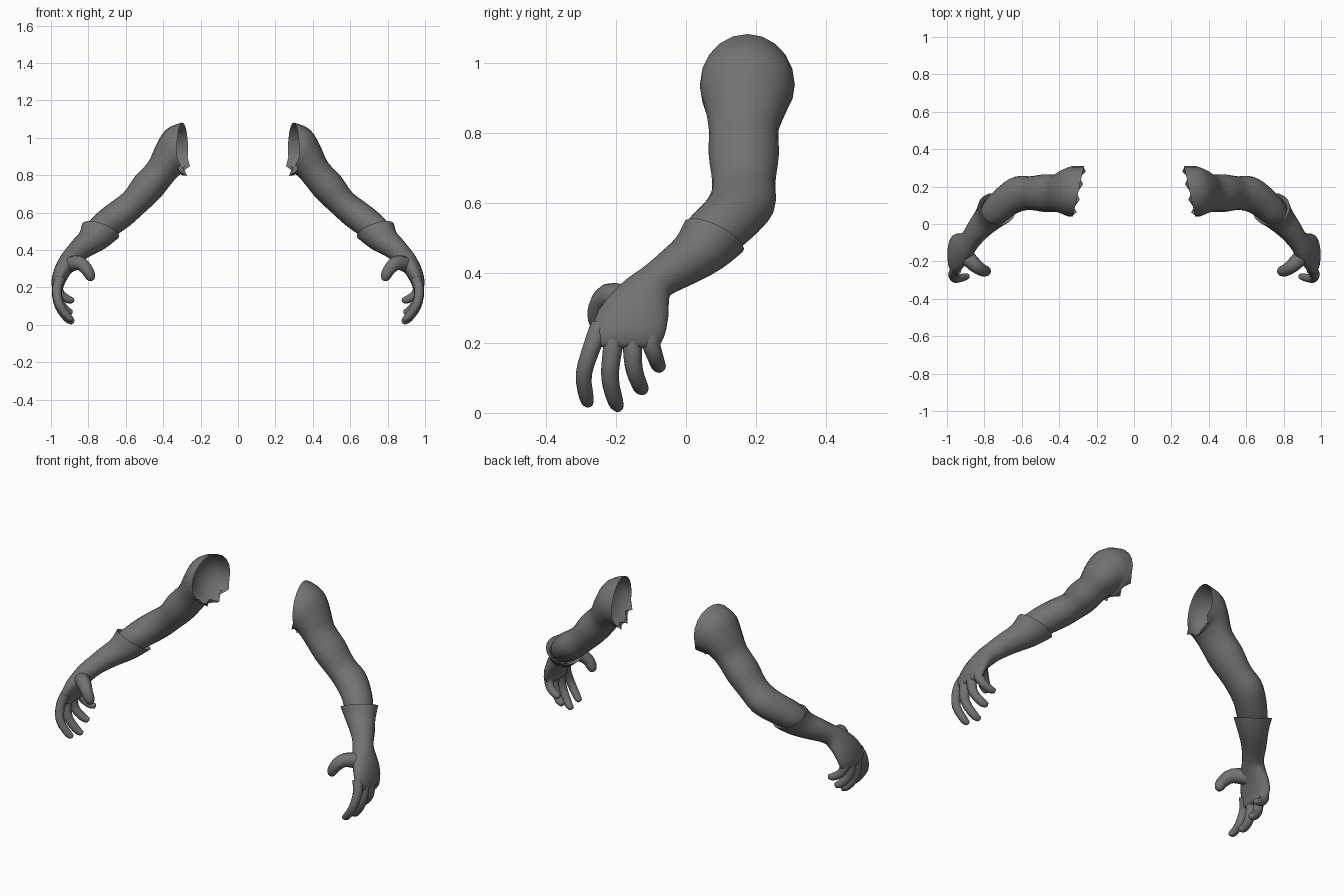
import bpy, bmesh, math
from mathutils import Vector

SIDES = 20
grey = bpy.data.materials.new("dark_grey")
grey.diffuse_color = (0.17, 0.17, 0.17, 1)


def spline(rows, steps):
    """Smoothly interpolate rows of numbers (Catmull-Rom)."""
    out = []
    for i in range(len(rows) - 1):
        p = [rows[max(0, min(len(rows) - 1, i + k))] for k in (-1, 0, 1, 2)]
        for s in range(steps):
            t = s / steps
            out.append([0.5 * (2 * b + (c - a) * t + (2 * a - 5 * b + 4 * c - d) * t * t
                               + (3 * b - a - 3 * c + d) * t ** 3)
                        for a, b, c, d in zip(*p)])
    out.append(list(rows[-1]))
    return out


def loft(name, rows, steps=3, cap=False, torn=False, sides=SIDES):
    """Skin oval rings: centre xyz, normal xyz, radius along y, radius across."""
    bm = bmesh.new()
    rings = []
    for k, r in enumerate(spline(rows, steps)):
        c, n = Vector(r[:3]), Vector(r[3:6]).normalized()
        v = Vector((0, 1, 0))
        v = (v - n * v.dot(n)).normalized()
        w = n.cross(v)
        ring = []
        for i in range(sides):
            a = 2 * math.pi * i / sides
            p = c + v * (r[6] * math.cos(a)) + w * (r[7] * math.sin(a))
            if torn and k == 0 and math.sin(a) < -0.45:
                # ragged lower hem
                p += n * (0.014 if i % 2 else -0.016)
                p.z += 0.02 if i % 2 else -0.008
            ring.append(bm.verts.new(p))
        rings.append(ring)
    for a, b in zip(rings, rings[1:]):
        for i in range(sides):
            j = (i + 1) % sides
            bm.faces.new((a[i], a[j], b[j], b[i]))
    if cap:
        tip = bm.verts.new(c + n * (0.4 * min(r[6], r[7])))
        for i in range(sides):
            bm.faces.new((rings[-1][i], rings[-1][(i + 1) % sides], tip))
    bmesh.ops.recalc_face_normals(bm, faces=bm.faces[:])
    for f in bm.faces:
        f.smooth = True
    me = bpy.data.meshes.new(name)
    bm.to_mesh(me)
    bm.free()
    me.materials.append(grey)
    ob = bpy.data.objects.new(name, me)
    bpy.context.collection.objects.link(ob)
    mod = ob.modifiers.new("Mirror", 'MIRROR')
    mod.use_mirror_merge = False
    return ob


def finger(name, pts, r0, r1):
    """Tapered, round-tipped tube through the points."""
    pts = [Vector(p) for p in pts]
    rows = []
    last = len(pts) - 1
    for i, p in enumerate(pts):
        n = (pts[min(i + 1, last)] - pts[max(i - 1, 0)]).normalized()
        r = r0 + (r1 - r0) * i / last
        if i == last:
            r *= 0.75
        rows.append([*p, *n, r, r])
    loft(name, rows, steps=3, cap=True, sides=12)


# Shoulder cap, upper arm and elbow, ending inside the cuff
loft("arm", [
    (.297, .175, .940, 1, .22, 0, .138, .142),
    (.345, .175, .925, .94, .08, -.33, .134, .125),
    (.385, .170, .870, .82, 0, -.57, .115, .100),
    (.420, .165, .810, .71, 0, -.71, .100, .085),
    (.485, .165, .735, .68, 0, -.73, .100, .088),
    (.555, .165, .655, .71, 0, -.71, .090, .077),
    (.620, .160, .600, .77, -.15, -.62, .095, .080),
    (.680, .125, .555, .63, -.45, -.63, .086, .080),
    (.735, .075, .510, .48, -.57, -.67, .080, .075),
    (.780, .030, .470, .48, -.57, -.67, .058, .055),
], torn=True)

# Glove: flared cuff, wrist and palm
loft("glove", [
    (.735, .080, .505, .31, -.41, -.86, .094, .105),
    (.775, .035, .455, .40, -.50, -.77, .078, .082),
    (.830, -.025, .415, .48, -.59, -.64, .065, .065),
    (.875, -.085, .375, .47, -.57, -.67, .057, .055),
    (.905, -.120, .340, .40, -.30, -.85, .075, .052),
    (.940, -.150, .285, .30, -.10, -.95, .100, .045),
    (.962, -.165, .225, .10, 0, -1, .105, .036),
    (.962, -.168, .190, 0, 0, -1, .092, .026),
], cap=True)

# Inner lip of the cuff
loft("cuff_lip", [
    (.735, .080, .505, .31, -.41, -.86, .094, .105),
    (.745, .068, .490, .36, -.46, -.81, .076, .078),
], steps=1)

# Fingers and thumb
finger("index_finger", [(.950, -.245, .250), (.968, -.268, .190), (.955, -.292, .110),
                        (.908, -.284, .042), (.887, -.278, .026)], .028, .018)
finger("middle_finger", [(.955, -.200, .250), (.968, -.210, .180), (.955, -.217, .100),
                         (.910, -.202, .034), (.882, -.193, .015)], .030, .020)
finger("ring_finger", [(.955, -.150, .250), (.968, -.153, .180), (.955, -.147, .120),
                       (.915, -.130, .075), (.890, -.122, .065)], .029, .020)
finger("little_finger", [(.955, -.100, .250), (.963, -.100, .200), (.945, -.088, .160),
                         (.905, -.078, .135), (.880, -.073, .130)], .029, .018)
finger("thumb", [(.905, -.165, .320), (.850, -.220, .332), (.812, -.247, .300),
                 (.790, -.252, .262), (.784, -.250, .240)], .044, .022)
